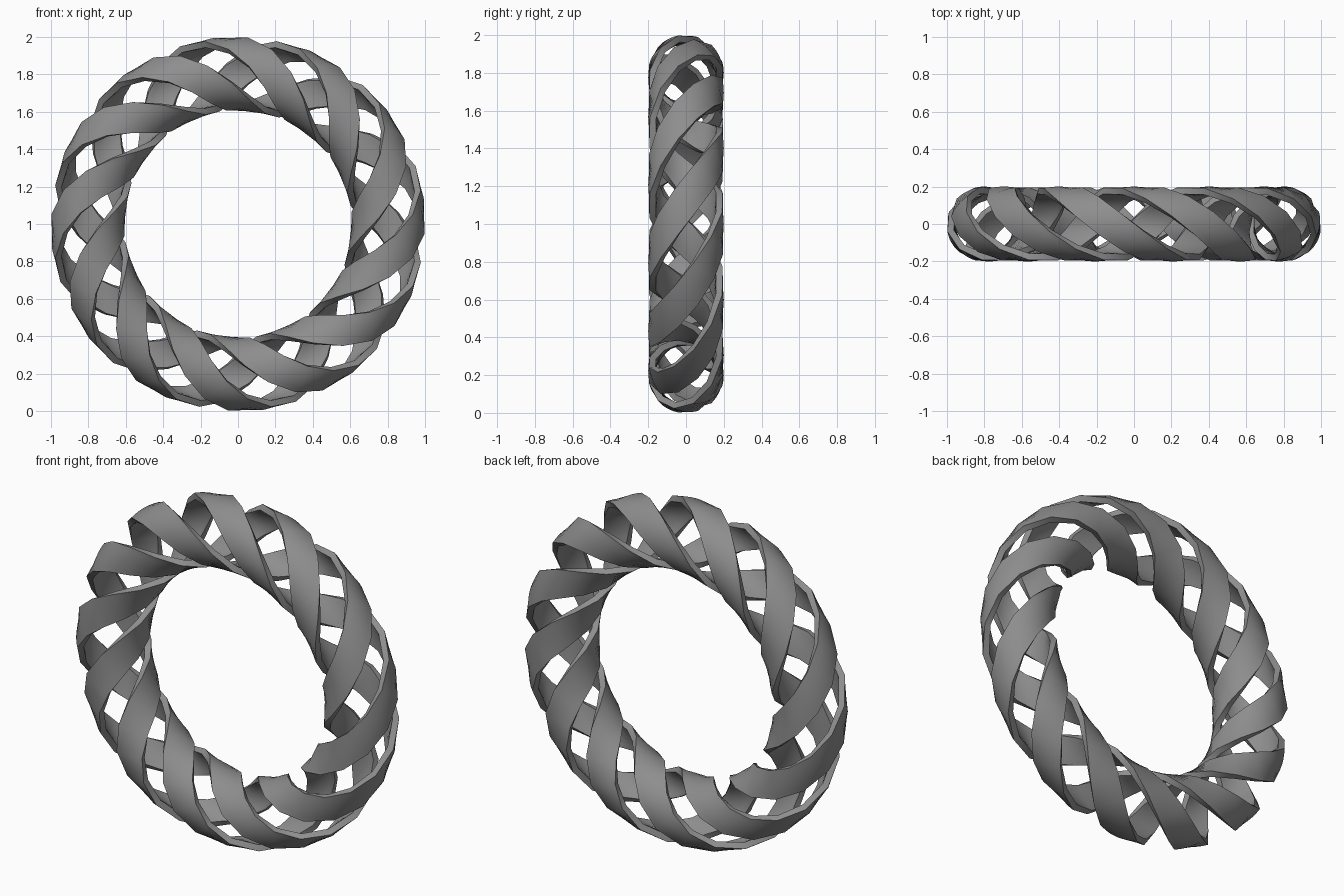
import bpy, bmesh, math
from mathutils import Vector

if "Cube" in bpy.data.objects:
    bpy.data.objects.remove(bpy.data.objects["Cube"])

RING_R = 0.803      # centre line radius of the whole ring
COIL_R = 0.2        # outer radius of the coil
HALF_W = 0.083      # half width of a ribbon
THICK = 0.035
TURNS, STEPS, COLS = 4, 48, 6

grey = bpy.data.materials.new("dark_grey")
grey.diffuse_color = (0.27, 0.27, 0.27, 1)
grey.use_nodes = True
grey.node_tree.nodes["Principled BSDF"].inputs["Base Color"].default_value = grey.diffuse_color


def coil_point(phi, th, r):
    radial = Vector((math.cos(phi), 0, math.sin(phi)))
    return Vector((0, 0, 1)) + radial * (RING_R + r * math.cos(th)) + Vector((0, -r * math.sin(th), 0))


def strand(name, start):
    """Curved ribbon lying on the coil surface, winding round the ring."""
    bm = bmesh.new()
    rings = []
    for i in range(STEPS):
        phi = 2 * math.pi * i / STEPS
        th = TURNS * (start - phi)
        # local slope gives the ribbon's crosswise direction on the surface
        run = RING_R + COIL_R * math.cos(th)
        rise = TURNS * COIL_R
        length = math.hypot(run, rise)
        outer, inner = [], []
        for k in range(COLS + 1):
            s = HALF_W * (2 * k / COLS - 1)
            p, t = phi + s * rise / length / run, th + s * run / length / COIL_R
            outer.append(bm.verts.new(coil_point(p, t, COIL_R)))
            inner.append(bm.verts.new(coil_point(p, t, COIL_R - THICK)))
        rings.append(outer + inner[::-1])
    n = len(rings[0])
    for i in range(STEPS):
        r0, r1 = rings[i], rings[(i + 1) % STEPS]
        for k in range(n):
            j = (k + 1) % n
            bm.faces.new((r0[k], r0[j], r1[j], r1[k])).smooth = True
    bmesh.ops.recalc_face_normals(bm, faces=bm.faces)
    # keep the ribbon's long edges crisp
    for e in bm.edges:
        e.smooth = e.calc_face_angle(0) < math.radians(50)
    mesh = bpy.data.meshes.new(name)
    bm.to_mesh(mesh)
    bm.free()
    mesh.materials.append(grey)
    bpy.context.collection.objects.link(bpy.data.objects.new(name, mesh))


# three interwoven strands, each winding four times round the ring
for n in range(3):
    strand(f"twisted_strand_{n + 1}", math.radians(7.5 + 30 * n))
